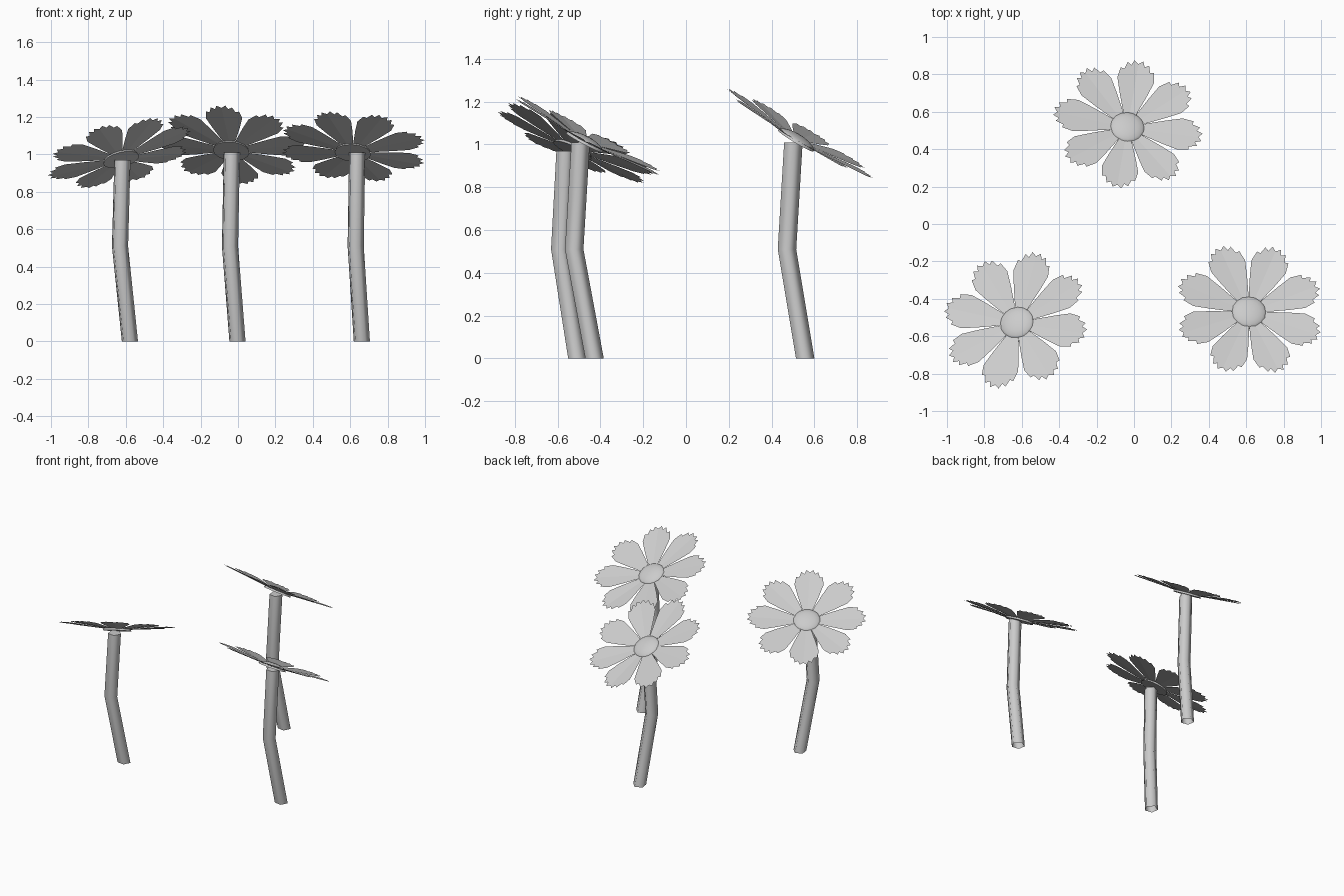
import bpy, bmesh, math
from mathutils import Vector, Matrix

if "Cube" in bpy.data.objects:
    bpy.data.objects.remove(bpy.data.objects["Cube"])

# Half outline of one serrated petal: (distance from centre, half width)
PETAL = [(0.05, 0.020), (0.10, 0.040), (0.20, 0.074), (0.285, 0.099), (0.345, 0.090),
         (0.342, 0.070), (0.385, 0.058), (0.372, 0.036), (0.404, 0.024)]
RIB_TIP = 0.385
CUP = math.radians(5)


def finish(name, bm, smooth=None):
    mesh = bpy.data.meshes.new(name)
    bmesh.ops.recalc_face_normals(bm, faces=bm.faces)
    bm.to_mesh(mesh)
    bm.free()
    ob = bpy.data.objects.new(name, mesh)
    bpy.context.collection.objects.link(ob)
    if smooth:
        bpy.ops.object.select_all(action='DESELECT')
        ob.select_set(True)
        bpy.context.view_layer.objects.active = ob
        bpy.ops.object.shade_smooth_by_angle(angle=math.radians(smooth))


def stem(name, path, radius=0.046, sides=5, start=math.radians(225)):
    # bent five-sided tube with level rings, open underneath
    bm = bmesh.new()
    rings = []
    for x, y, z in path:
        angles = [start + math.tau * i / sides for i in range(sides)]
        rings.append([bm.verts.new((x + radius * math.cos(a), y + radius * math.sin(a), z))
                      for a in angles])
    for a, b in zip(rings, rings[1:]):
        for i in range(sides):
            j = (i + 1) % sides
            bm.faces.new((a[i], a[j], b[j], b[i]))
    bm.faces.new(rings[-1])
    finish(name, bm, 80)


def petals(name, frame, phase):
    # eight slightly cupped petals, each two halves meeting on a centre rib
    bm = bmesh.new()
    for k in range(8):
        m = frame @ Matrix.Rotation(math.radians(phase + 45 * k), 4, 'Z') \
            @ Matrix.Rotation(-CUP, 4, 'Y')
        root = bm.verts.new(m @ Vector((PETAL[0][0], 0, 0)))
        tip = bm.verts.new(m @ Vector((RIB_TIP, 0, 0)))
        for s in (1, -1):
            side = [bm.verts.new(m @ Vector((r, s * w, 0.06 * w))) for r, w in PETAL]
            loop = [root] + side + [tip]
            bm.faces.new(loop if s < 0 else loop[::-1])
    finish(name, bm)


def flower_centre(name, frame, radius=0.098, height=0.034, base=-0.004):
    # shallow dome with a flat underside
    bm = bmesh.new()
    bmesh.ops.create_uvsphere(bm, u_segments=16, v_segments=10, radius=radius)
    bmesh.ops.bisect_plane(bm, geom=bm.verts[:] + bm.edges[:] + bm.faces[:],
                           plane_co=(0, 0, 0), plane_no=(0, 0, -1), clear_outer=True)
    rim = [e for e in bm.edges if e.is_boundary]
    bmesh.ops.contextual_create(bm, geom=rim)
    m = frame @ Matrix.Translation((0, 0, base)) \
        @ Matrix.Diagonal((1, 1, height / radius, 1))
    bmesh.ops.transform(bm, matrix=m, verts=bm.verts)
    finish(name, bm, 60)


# stem path, head centre, head slope (dz/dx, dz/dy), petal phase in degrees
FLOWERS = {
    "left": ([(-0.58, -0.51, 0), (-0.633, -0.59, 0.51), (-0.62, -0.565, 0.97)],
             (-0.625, -0.53, 0.975), (0.253, -0.46), 31),
    "right": ([(0.66, -0.43, 0), (0.627, -0.525, 0.51), (0.635, -0.495, 1.01)],
              (0.614, -0.473, 1.01), (-0.08, -0.53), 22.5),
    "back": ([(-0.005, 0.555, 0), (-0.045, 0.47, 0.51), (-0.035, 0.50, 1.01)],
             (-0.036, 0.515, 1.02), (-0.11, -0.60), 35),
}

for side, (path, head, slope, phase) in FLOWERS.items():
    normal = Vector((-slope[0], -slope[1], 1)).normalized()
    tilt = Vector((0, 0, 1)).rotation_difference(normal)
    frame = Matrix.Translation(head) @ tilt.to_matrix().to_4x4()
    stem(side + "_stem", path)
    petals(side + "_petals", frame, phase)
    flower_centre(side + "_flower_centre", frame)
